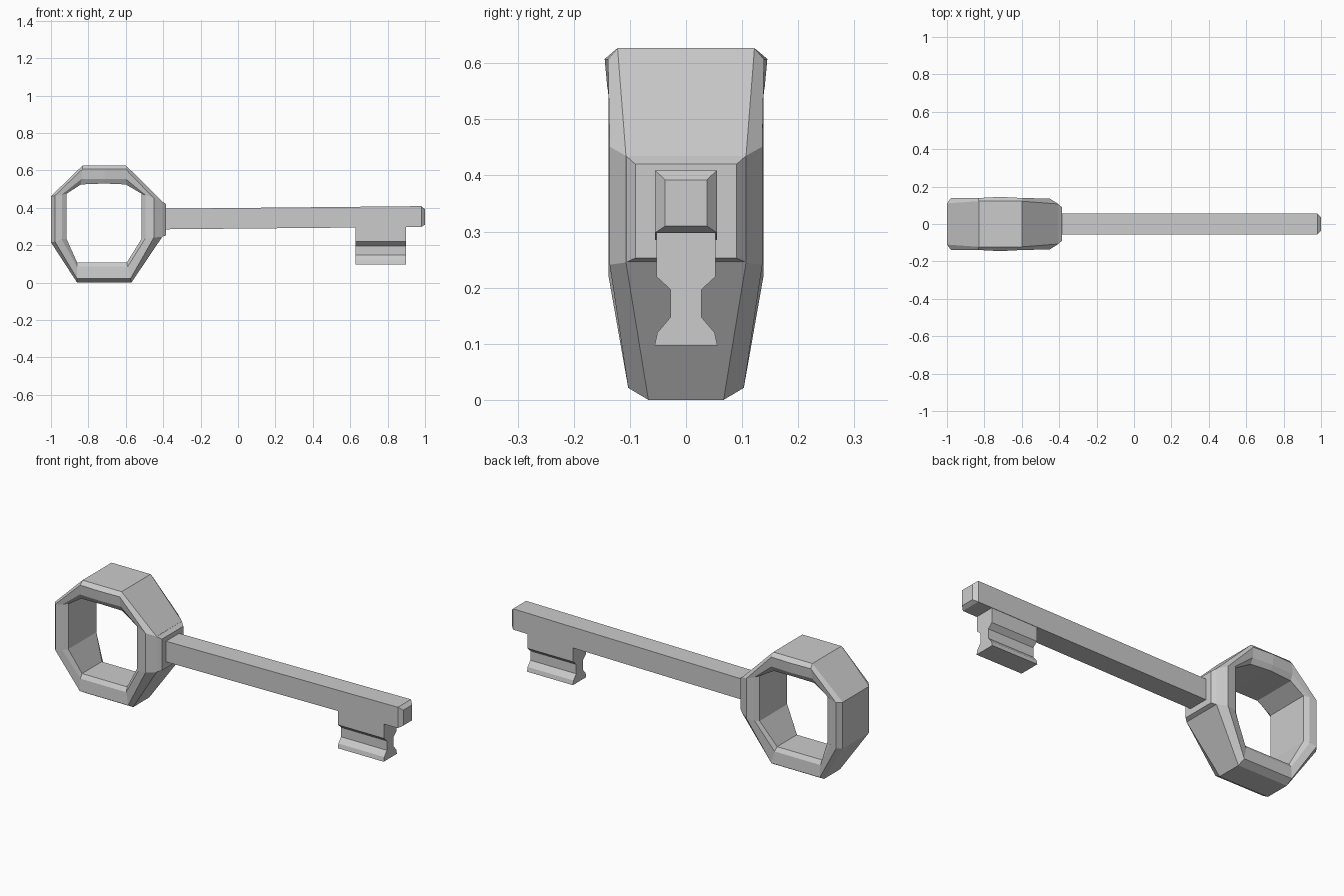
import bpy
import bmesh
from mathutils import Vector

old = bpy.data.objects.get("Cube")
if old:
    bpy.data.objects.remove(old, do_unlink=True)

GREY = (0.6, 0.6, 0.6, 1.0)
metal = bpy.data.materials.new("grey metal")
metal.use_nodes = True
metal.diffuse_color = GREY
for node in metal.node_tree.nodes:
    if node.type == 'BSDF_PRINCIPLED':
        node.inputs["Base Color"].default_value = GREY


def loft(name, sections, closed=False):
    """Skin a row of equal point loops; cap the ends or join them into a ring."""
    bm = bmesh.new()
    loops = [[bm.verts.new(point) for point in section] for section in sections]
    count = len(loops[0])
    pairs = list(zip(loops, loops[1:]))
    if closed:
        pairs.append((loops[-1], loops[0]))
    else:
        bm.faces.new(loops[0])
        bm.faces.new(loops[-1])
    for first, second in pairs:
        for i in range(count):
            j = (i + 1) % count
            bm.faces.new((first[i], first[j], second[j], second[i]))
    bmesh.ops.recalc_face_normals(bm, faces=bm.faces)
    mesh = bpy.data.meshes.new(name)
    bm.to_mesh(mesh)
    bm.free()
    mesh.materials.append(metal)
    obj = bpy.data.objects.new(name, mesh)
    bpy.context.collection.objects.link(obj)
    return obj


def rectangle(x, half_width, bottom, top):
    return [(x, -half_width, bottom), (x, half_width, bottom),
            (x, half_width, top), (x, -half_width, top)]


def ring_section(outer, hole, outer_y, rim_y, rim_start, rim_end):
    """Chamfered band section between an outer and a hole corner, both (x, z)."""
    outer, hole = Vector(outer), Vector(hole)
    half = []
    steps = (0, rim_start, rim_end, 1)
    widths = (outer_y, rim_y, rim_y - 0.005, rim_y - 0.02)
    for step, width in zip(steps, widths):
        x, z = outer.lerp(hole, step)
        half.append((x, width, z))
    return half + [(x, -y, z) for x, y, z in reversed(half)]


# Octagonal bow: outer corner, hole corner, outer and rim half widths, rim span
TOP = (0.122, 0.139, 0.2, 0.72)
RIGHT = (0.107, 0.136, 0.41, 0.82)
BOTTOM = (0.067, 0.103, 0.2, 0.8)
LEFT = (0.11, 0.138, 0.25, 0.7)
bow = [
    ((-0.83, 0.627), (-0.84, 0.525), *TOP),
    ((-0.715, 0.627), (-0.715, 0.53), 0.122, 0.145, 0.2, 0.75),
    ((-0.6, 0.627), (-0.6, 0.525), *TOP),
    ((-0.405, 0.435), (-0.515, 0.475), *RIGHT),
    ((-0.405, 0.245), (-0.515, 0.235), *RIGHT),
    ((-0.57, 0), (-0.595, 0.107), *BOTTOM),
    ((-0.86, 0), (-0.86, 0.107), *BOTTOM),
    ((-1, 0.215), (-0.917, 0.235), *LEFT),
    ((-1, 0.462), (-0.917, 0.475), *LEFT),
]
loft("bow_ring", [ring_section(*corner) for corner in bow], closed=True)

# Tapered collar where the bow meets the shaft
loft("collar", [rectangle(-0.406, 0.107, 0.245, 0.435),
                rectangle(-0.385, 0.09, 0.253, 0.42)])

# Square shaft with a chamfered tip
loft("shaft", [rectangle(-0.41, 0.055, 0.285, 0.395),
               rectangle(0.98, 0.055, 0.298, 0.409),
               rectangle(1, 0.037, 0.31, 0.392)])

# Waisted bit hanging below the shaft, as (half width, height)
waist = [(0.053, 0.32), (0.053, 0.22), (0.028, 0.197), (0.028, 0.147),
         (0.051, 0.12), (0.056, 0.097)]
outline = waist + [(-y, z) for y, z in reversed(waist)]
loft("bit", [[(x, y, z) for y, z in outline] for x in (0.627, 0.897)])
